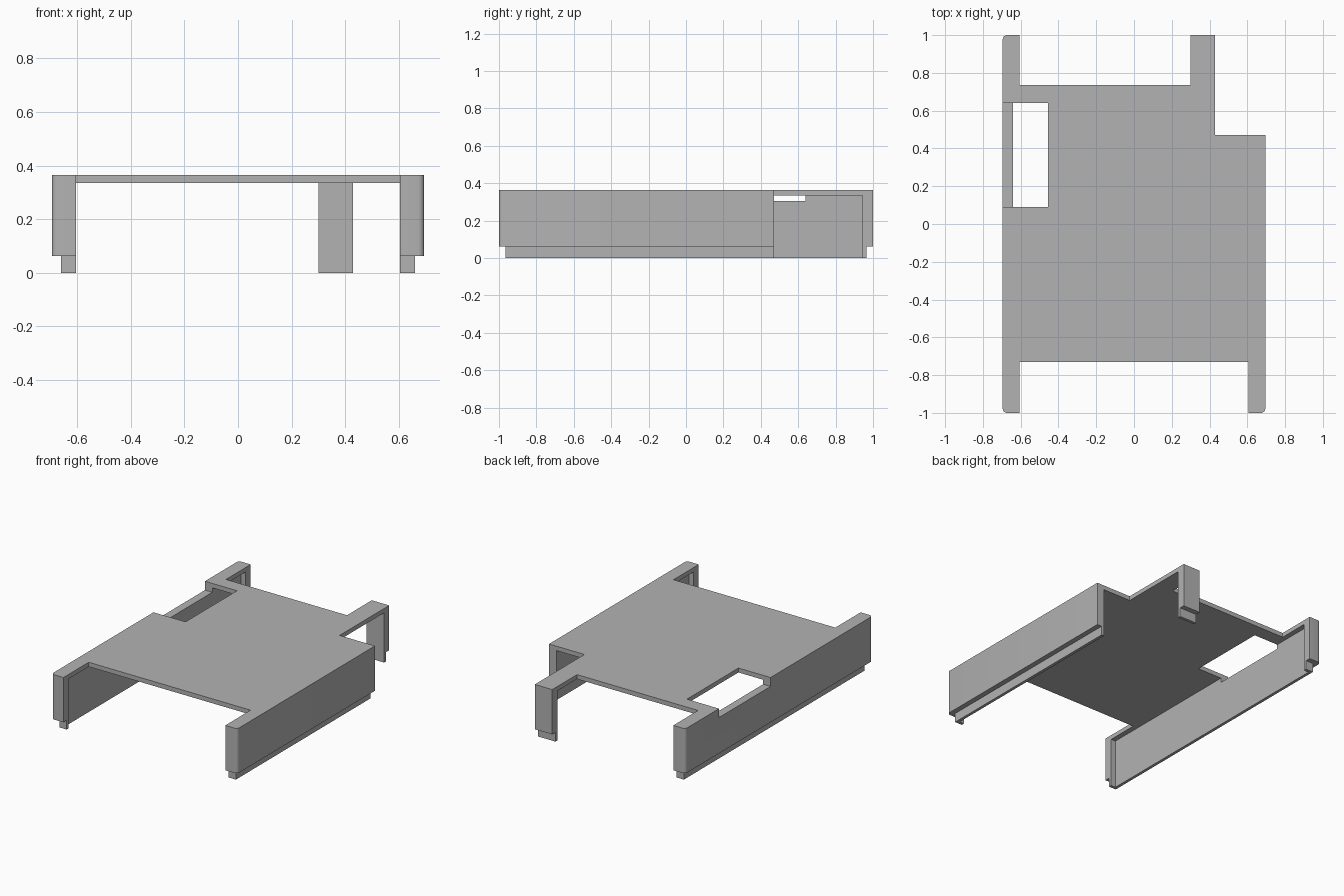
import bpy

cube = bpy.data.objects.get("Cube")
if cube:
    bpy.data.objects.remove(cube, do_unlink=True)

grey = bpy.data.materials.new("plain grey")
grey.use_nodes = True
colour = (0.45, 0.45, 0.45, 1)
grey.diffuse_color = colour
grey.node_tree.nodes["Principled BSDF"].inputs["Base Color"].default_value = colour


def box(name, x, y, z):
    """Box from its (low, high) span on each axis."""
    spans = (x, y, z)
    verts = [(a, b, c) for a in x for b in y for c in z]
    faces = [(0, 1, 3, 2), (4, 6, 7, 5), (0, 4, 5, 1),
             (2, 3, 7, 6), (0, 2, 6, 4), (1, 5, 7, 3)]
    mesh = bpy.data.meshes.new(name)
    mesh.from_pydata(verts, [], faces)
    mesh.materials.append(grey)
    obj = bpy.data.objects.new(name, mesh)
    bpy.context.collection.objects.link(obj)
    return obj


def apply(obj, mod):
    bpy.context.view_layer.objects.active = obj
    bpy.ops.object.modifier_apply(modifier=mod.name)


def combine(target, other, operation):
    mod = target.modifiers.new("combine", "BOOLEAN")
    mod.operation = operation
    mod.solver = "EXACT"
    mod.object = other
    apply(target, mod)
    bpy.data.objects.remove(other, do_unlink=True)


W, TOP, STEP = 0.695, 0.365, 0.062   # half width, height, top of the rim
WALL, INSET = 0.055, 0.035           # wall thickness, rim set-back
OVER = 1.2                           # reach past the outside

# Outer body with rounded upright corners
shell = box("cover_shell", (-W, W), (-1, 1), (STEP, TOP))
weights = shell.data.attributes.new("bevel_weight_edge", "FLOAT", "EDGE")
for edge in shell.data.edges:
    a, b = (shell.data.vertices[i].co for i in edge.vertices)
    weights.data[edge.index].value = float(abs(a.z - b.z) > 0.1)
bevel = shell.modifiers.new("round corners", "BEVEL")
bevel.limit_method = "WEIGHT"
bevel.width = 0.022
bevel.segments = 4
apply(shell, bevel)

# Narrow rim that steps in below the walls
rim = box("lower_rim", (INSET - W, W - INSET), (INSET - 1, 1 - INSET), (0, 0.2))
combine(shell, rim, "UNION")

# Hollow underside, leaving the top plate and thin walls
cavity = box("cavity", (WALL - W, W - WALL), (WALL - 1, 1 - WALL), (-1, 0.335))
combine(shell, cavity, "DIFFERENCE")

# Openings: front, back, left back corner, and the window in top and right wall
openings = {
    "front_opening": ((-0.605, 0.605), (-OVER, -0.73), (-1, 1)),
    "back_opening": ((-0.605, 0.3), (0.735, OVER), (-1, 1)),
    "corner_notch": ((0.43, OVER), (0.47, OVER), (-1, 1)),
    "side_window": ((-OVER, -0.455), (0.09, 0.64), (0.305, 1)),
}
for name, spans in openings.items():
    combine(shell, box(name, *spans), "DIFFERENCE")

# Smooth only the rounded corners
bpy.ops.object.select_all(action="DESELECT")
shell.select_set(True)
bpy.context.view_layer.objects.active = shell
bpy.ops.object.shade_smooth_by_angle(angle=0.52)
